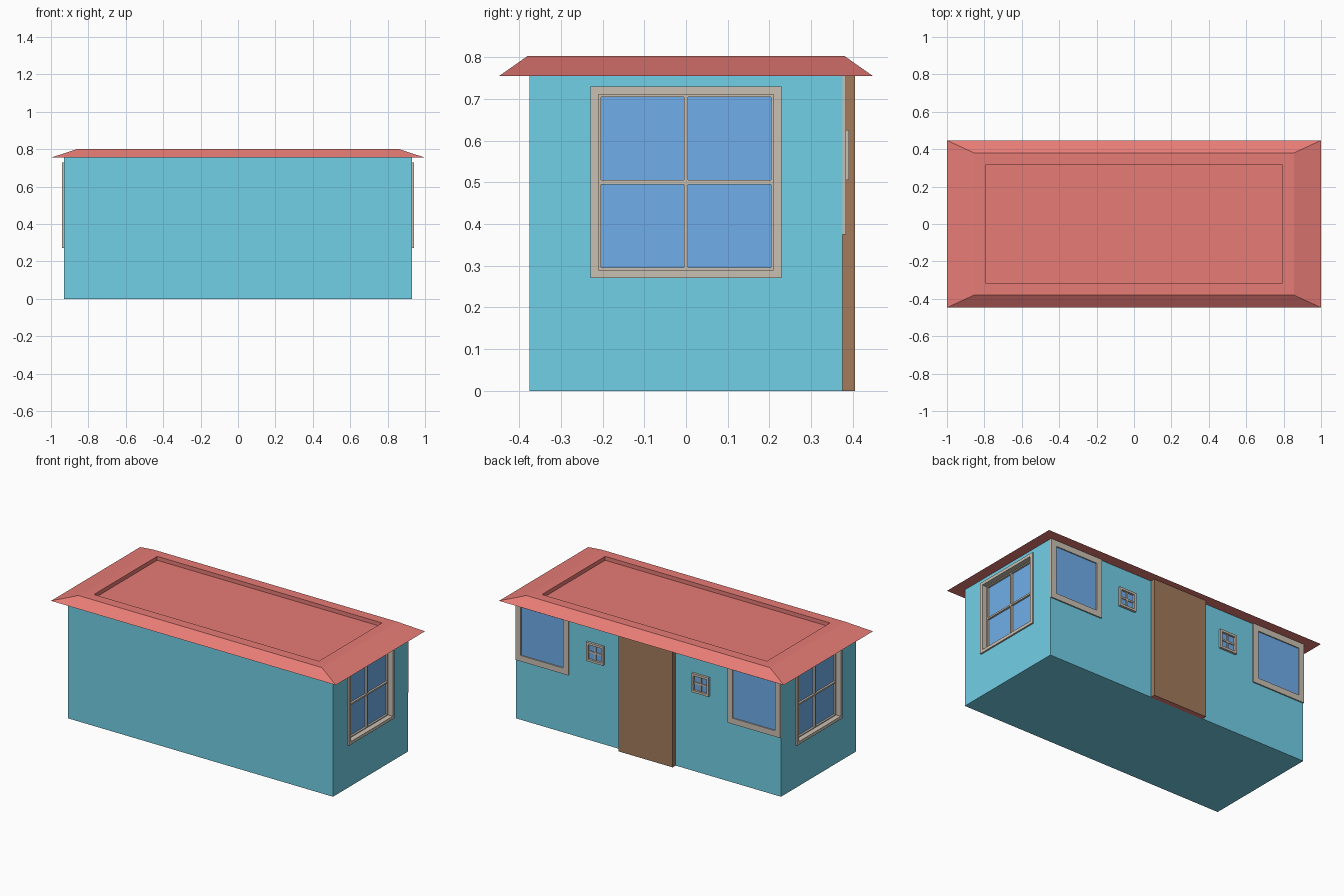
import bpy, bmesh
from math import pi
from mathutils import Matrix, Vector

if "Cube" in bpy.data.objects:
    bpy.data.objects.remove(bpy.data.objects["Cube"])


def material(name, rgb):
    m = bpy.data.materials.new(name)
    m.diffuse_color = (*rgb, 1)
    m.use_nodes = True
    m.node_tree.nodes["Principled BSDF"].inputs["Base Color"].default_value = m.diffuse_color
    return m


BLUE = material("wall_blue", (0.17, 0.63, 0.80))
RED = material("roof_red", (0.80, 0.20, 0.18))
TAUPE = material("frame_taupe", (0.60, 0.53, 0.45))
GLASS = material("glass_blue", (0.16, 0.42, 0.82))
BROWN = material("door_brown", (0.36, 0.20, 0.11))


def finish(bm, name, *mats):
    bmesh.ops.recalc_face_normals(bm, faces=bm.faces)
    me = bpy.data.meshes.new(name)
    bm.to_mesh(me)
    bm.free()
    for m in mats:
        me.materials.append(m)
    ob = bpy.data.objects.new(name, me)
    bpy.context.collection.objects.link(ob)
    return ob


def add_box(bm, lo, hi, mat=Matrix()):
    lo, hi = Vector(lo), Vector(hi)
    m = mat @ Matrix.Translation((lo + hi) / 2) @ Matrix.Diagonal((*(hi - lo), 1))
    return bmesh.ops.create_cube(bm, size=1, matrix=m)["verts"]


def face_towards(bm, d):
    d = Vector(d)
    bm.normal_update()
    return max(bm.faces, key=lambda f: (f.normal.dot(d) > 0.9, f.calc_center_median().dot(d)))


def sink(bm, f, centre, half, depth):
    """Inset a face to a given rectangle and push it inward."""
    n, c = f.normal.copy(), f.calc_center_median()
    bmesh.ops.inset_individual(bm, faces=[f], thickness=0.02)
    for v in f.verts:
        for i in range(3):
            if abs(n[i]) < 0.5:
                v.co[i] = centre[i] + (half[i] if v.co[i] > c[i] else -half[i])
    bmesh.ops.inset_individual(bm, faces=[f], thickness=0)
    for v in f.verts:
        v.co -= n * depth


def add_ring(bm, w, h, border, d0, d1, mat):
    """Rectangular frame in the local XZ plane, outward = -y."""
    loops = []
    for b, d in ((0, d0), (0, d1), (border, d1), (border, d0)):
        loops.append([bm.verts.new(mat @ Vector((sx * (w - b), -d, sz * (h - b))))
                      for sx, sz in ((-1, -1), (1, -1), (1, 1), (-1, 1))])
    for i in range(4):
        a, b = loops[i], loops[(i + 1) % 4]
        for j in range(4):
            k = (j + 1) % 4
            bm.faces.new((a[j], a[k], b[k], b[j]))


def window(name, pos, angle, rings, glass_d, bar=None):
    """rings: (half width, half height, border, inner depth, outer depth)."""
    mat = Matrix.Translation(pos) @ Matrix.Rotation(angle, 4, 'Z')
    bm = bmesh.new()
    for r in rings:
        add_ring(bm, *r, mat)
    w, h, b = rings[-1][:3]
    w, h = w - b, h - b
    if bar:
        t, d = bar
        add_box(bm, (-t, -d, -h), (t, -glass_d, h), mat)
        for s in (-1, 1):
            x0, x1 = sorted((s * t, s * w))
            add_box(bm, (x0, -d, -t), (x1, -glass_d, t), mat)
    finish(bm, name + "_frame", TAUPE)
    bm = bmesh.new()
    add_box(bm, (-w, -glass_d, -h), (w, -glass_d + 0.005, h), mat)
    finish(bm, name + "_glass", GLASS)


# Walls with a window opening sunk into each end
bm = bmesh.new()
add_box(bm, (-0.93, -0.375, 0), (0.93, 0.375, 0.755))
for s in (-1, 1):
    sink(bm, face_towards(bm, (s, 0, 0)), (0, 0, 0.5), (0, 0.213, 0.213), 0.04)
finish(bm, "walls", BLUE)

# Sloped-edge roof with a sunken top panel
bm = bmesh.new()
for v in add_box(bm, (-1, -0.447, 0.755), (1, 0.447, 0.802)):
    if v.co.z > 0.78:
        v.co.x *= 0.855
        v.co.y *= 0.38 / 0.447
sink(bm, face_towards(bm, (0, 0, 1)), (0, 0, 0), (0.79, 0.317, 0), 0.025)
finish(bm, "roof", RED)

# Door, with a red underside
bm = bmesh.new()
add_box(bm, (-0.19, 0.37, 0), (0.19, 0.405, 0.755))
face_towards(bm, (0, 0, -1)).material_index = 1
finish(bm, "door", BROWN, RED)

# Windows, mirrored left and right
for s, side in ((-1, "left"), (1, "right")):
    window(side + "_end_window", (s * 0.93, 0, 0.5), s * pi / 2,
           [(0.229, 0.229, 0.019, -0.038, 0.01),
            (0.21, 0.21, 0.006, -0.038, -0.022)], -0.034, (0.005, -0.022))
    window(side + "_back_window", (s * 0.744, 0.375, 0.565), pi,
           [(0.186, 0.19, 0.037, -0.004, 0.008)], 0.001)
    window(side + "_small_window", (s * 0.37, 0.375, 0.565), pi,
           [(0.06, 0.06, 0.014, -0.004, 0.015)], 0.002, (0.005, 0.008))
